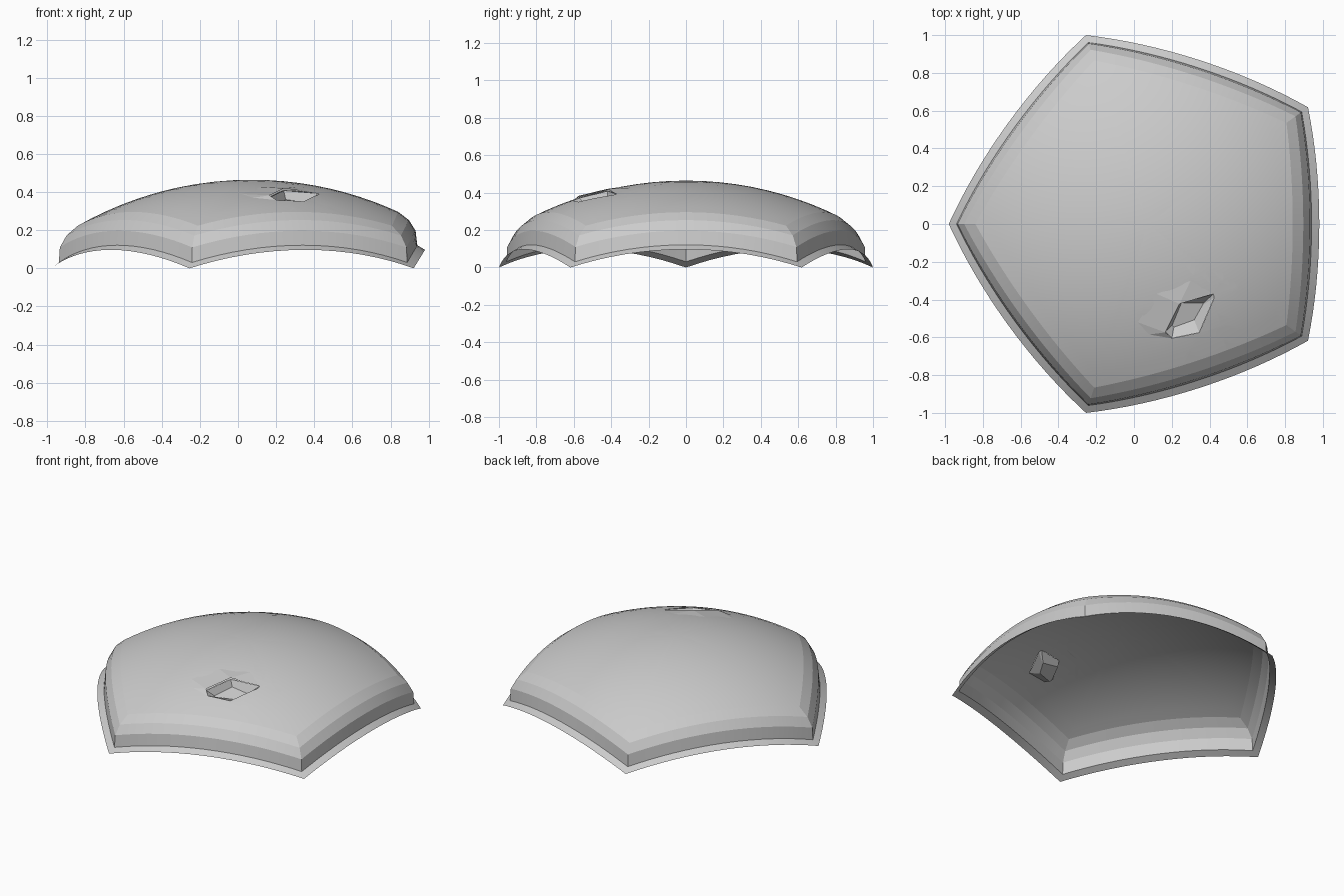
import bpy, bmesh, math
from mathutils import Vector

if "Cube" in bpy.data.objects:
    bpy.data.objects.remove(bpy.data.objects["Cube"])

R0, R1 = 1.732, 1.841            # flange sphere, dome sphere
CENTRE = Vector((0.0705, 0, -1.3764))
CORNER = 0.7639                  # corner distance on the tangent plane
SEG = 16

grey = bpy.data.materials.new("light grey")
grey.diffuse_color = (0.6, 0.6, 0.6, 1)
grey.use_nodes = True
grey.node_tree.nodes["Principled BSDF"].inputs["Base Color"].default_value = grey.diffuse_color


def pentagon(scale, radius):
    """Spherical pentagon outline made of great-circle sides."""
    pts = []
    cs = [Vector((math.cos(a), math.sin(a), 0)) * CORNER
          for a in (math.radians(36 + 72 * k) for k in range(5))]
    for k in range(5):
        for i in range(SEG):
            p = cs[k].lerp(cs[(k + 1) % 5], i / SEG) * scale
            pts.append(CENTRE + Vector((p.x, p.y, 1)).normalized() * radius)
    return pts


def on_dome(x, y, lift=0.0):
    """Point on the dome above x, y, moved along the normal."""
    dx, dy = x - CENTRE.x, y - CENTRE.y
    d = Vector((dx, dy, math.sqrt(R1 ** 2 - dx * dx - dy * dy)))
    return CENTRE + d + d.normalized() * lift


def bridge(bm, a, b):
    n = len(a)
    for i in range(n):
        j = (i + 1) % n
        bm.faces.new((a[i], a[j], b[j], b[i]))


def finish(bm, name, angle):
    me = bpy.data.meshes.new(name)
    bm.to_mesh(me)
    bm.free()
    me.materials.append(grey)
    ob = bpy.data.objects.new(name, me)
    bpy.context.collection.objects.link(ob)
    bpy.ops.object.select_all(action='DESELECT')
    ob.select_set(True)
    bpy.context.view_layer.objects.active = ob
    bpy.ops.object.shade_smooth_by_angle(angle=math.radians(angle))
    return ob


# Outline of the dent, counter-clockwise from above
HEX = [(0.42, -0.37), (0.24, -0.42), (0.165, -0.57),
       (0.20, -0.605), (0.345, -0.575), (0.425, -0.39)]
rim_dirs = [on_dome(x, y) - CENTRE for x, y in HEX]
planes = [rim_dirs[i].cross(rim_dirs[(i + 1) % 6]).normalized() for i in range(6)]

# Panel: flange, upright wall, two-step bevel and dome
bm = bmesh.new()
profile = [(1.0, R0), (0.94, R0), (0.885, 1.794), (0.82, 1.827), (0.745, R1)]
profile += [(0.745 * i / 10, R1) for i in range(9, 0, -1)]
rings = [[bm.verts.new(p) for p in pentagon(s, r)] for s, r in profile]
for a, b in zip(rings, rings[1:]):
    bridge(bm, a, b)
top = bm.verts.new(CENTRE + Vector((0, 0, R1)))
last = rings[-1]
for i in range(len(last)):
    bm.faces.new((last[i], last[(i + 1) % len(last)], top))

# Cut the dent opening along its outline
mid = on_dome(0.29, -0.48)
for n in planes:
    near = [f for f in bm.faces if (f.calc_center_median() - mid).length < 0.26]
    geom = set(near)
    for f in near:
        geom.update(f.edges)
        geom.update(f.verts)
    bmesh.ops.bisect_plane(bm, geom=list(geom), plane_co=CENTRE, plane_no=n, dist=1e-5)
inside = [f for f in bm.faces
          if all((f.calc_center_median() - CENTRE).dot(n) > 0 for n in planes)]
bmesh.ops.delete(bm, geom=inside, context='FACES')
finish(bm, "curved_panel", 12)

# Dent: sloping walls down to a small flat floor
bm = bmesh.new()
FLOOR = [(0.375, -0.43), (0.255, -0.43), (0.205, -0.55),
         (0.215, -0.56), (0.325, -0.52), (0.37, -0.44)]
rim = [bm.verts.new(on_dome(x, y)) for x, y in HEX]
floor = [bm.verts.new(on_dome(x, y, -0.045)) for x, y in FLOOR]
bridge(bm, rim, floor)
bm.faces.new(floor)
finish(bm, "dent", 5)

# Lip: slightly raised skirt on the left and back of the dent
bm = bmesh.new()
inner = [(0.42, -0.37, 0.001), (0.24, -0.42, 0.012), (0.165, -0.57, 0.012), (0.20, -0.605, 0.001)]
outer = [(0.30, -0.30, 0.001), (0.12, -0.37, 0.001), (0.02, -0.52, 0.001), (0.08, -0.585, 0.001)]
a = [bm.verts.new(on_dome(*p)) for p in inner]
b = [bm.verts.new(on_dome(*p)) for p in outer]
for tri in ((a[0], b[0], a[1]), (b[0], b[1], a[1]), (b[1], b[2], a[1]),
            (a[1], b[2], a[2]), (b[2], b[3], a[2]), (b[3], a[3], a[2])):
    bm.faces.new(tri)
finish(bm, "dent_lip", 5)
